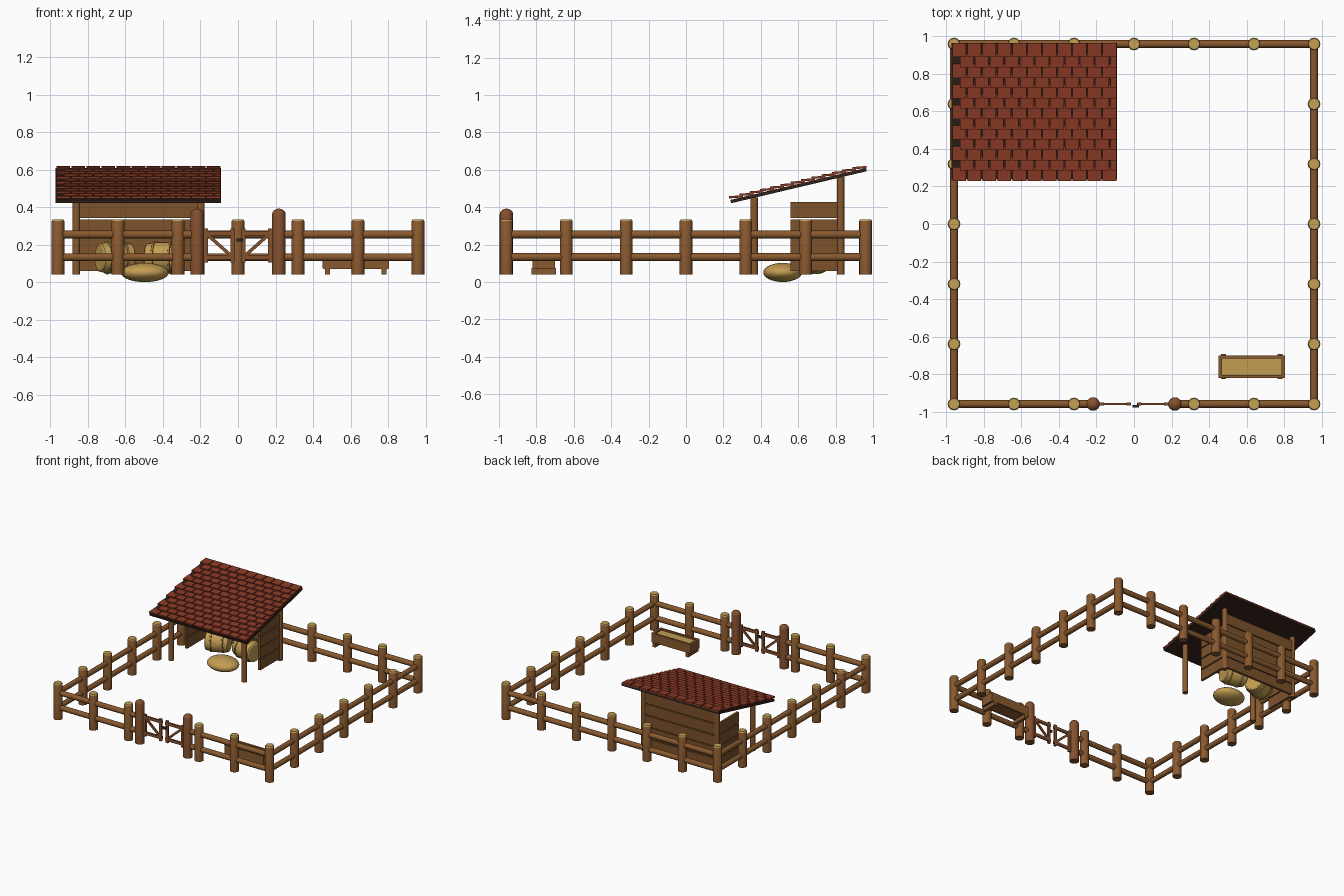
import bpy, bmesh, math
from mathutils import Matrix, Vector

if "Cube" in bpy.data.objects:
    bpy.data.objects.remove(bpy.data.objects["Cube"])


def mat(name, *rgb):
    m = bpy.data.materials.new(name)
    m.diffuse_color = (*rgb, 1)
    m.use_nodes = True
    m.node_tree.nodes["Principled BSDF"].inputs["Base Color"].default_value = m.diffuse_color
    return m


WOOD = mat("wood brown", 0.25, 0.10, 0.028)
GATE = mat("gate wood", 0.235, 0.082, 0.027)
PLANK = mat("plank brown", 0.20, 0.085, 0.024)
GRAIN = mat("end grain", 0.55, 0.35, 0.09)
STRAW = mat("straw", 0.55, 0.34, 0.085)
ROPE = mat("bale band", 0.42, 0.25, 0.065)
TILE = mat("roof tile", 0.25, 0.042, 0.018)
DARK = mat("roof board", 0.032, 0.015, 0.010)
METAL = mat("dark metal", 0.02, 0.02, 0.022)


def finish(name, bm, *mats, smooth=True):
    bmesh.ops.recalc_face_normals(bm, faces=bm.faces)
    me = bpy.data.meshes.new(name)
    bm.to_mesh(me)
    bm.free()
    for m in mats:
        me.materials.append(m)
    if smooth:
        me.shade_smooth()
        me.set_sharp_from_angle(angle=math.radians(35))
    ob = bpy.data.objects.new(name, me)
    bpy.context.collection.objects.link(ob)
    return ob


def box(bm, center, size, rot=Matrix()):
    m = Matrix.Translation(center) @ rot @ Matrix.Diagonal((*size, 1))
    bmesh.ops.create_cube(bm, size=1, matrix=m)


def rod(bm, a, b, r, sides=14):
    a, b = Vector(a), Vector(b)
    q = (b - a).to_track_quat('Z', 'Y').to_matrix().to_4x4()
    bmesh.ops.create_cone(bm, cap_ends=True, segments=sides, radius1=r, radius2=r,
                          depth=(b - a).length, matrix=Matrix.Translation((a + b) / 2) @ q)


def lathe(bm, profile, m=Matrix(), sides=16):
    """Spin (radius, height) points about z; returns the new faces."""
    rings = [[bm.verts.new(m @ Vector((r * math.cos(2 * math.pi * i / sides),
                                       r * math.sin(2 * math.pi * i / sides), z)))
              for i in range(sides)] for r, z in profile]
    faces = [bm.faces.new(rings[0][::-1])]
    for lo, hi in zip(rings, rings[1:]):
        for i in range(sides):
            j = (i + 1) % sides
            faces.append(bm.faces.new((lo[i], lo[j], hi[j], hi[i])))
    faces.append(bm.faces.new(rings[-1]))
    return faces


# Fence posts with pale cut tops
E = 0.96
spots = set()
for i in range(-3, 4):
    t = round(i * 0.32, 2)
    spots |= {(t, E), (-E, t), (E, t)}
    if i:
        spots.add((t, -E))
for x, y in sorted(spots):
    bm = bmesh.new()
    lathe(bm, [(0.034, 0.04), (0.034, 0.326), (0.029, 0.335)], Matrix.Translation((x, y, 0)))
    for f in bm.faces:
        if f.calc_center_median().z > 0.328:
            f.material_index = 1
    finish("fence_post", bm, WOOD, GRAIN)

# Fence rails
for z in (0.133, 0.254):
    for a, b in (((-E, E), (E, E)), ((-E, -E), (-E, E)), ((E, -E), (E, E)),
                 ((-E, -E), (-0.22, -E)), ((0.22, -E), (E, -E))):
        bm = bmesh.new()
        rod(bm, (*a, z), (*b, z), 0.021)
        finish("fence_rail", bm, WOOD)

# Gate posts and mirrored leaves
for s in (-1, 1):
    bm = bmesh.new()
    dome = [(0.036 * math.cos(t), 0.362 + 0.03 * math.sin(t)) for t in (0, 0.4, 0.8, 1.2, 1.45)]
    lathe(bm, [(0.036, 0.04)] + dome, Matrix.Translation((s * 0.218, -E, 0)))
    finish("gate_post", bm, GATE)
    bm = bmesh.new()
    for z in (0.132, 0.262):
        box(bm, (s * 0.1, -E, z), (0.17, 0.013, 0.024))
    for x in (0.03, 0.172):
        box(bm, (s * x, -E, 0.195), (0.022, 0.015, 0.18))
    d = Vector((s * 0.135, 0, 0.12))
    box(bm, (s * 0.1, -E, 0.197), (d.length, 0.011, 0.018),
        Matrix.Rotation(-math.atan2(d.z, d.x), 4, 'Y'))
    finish("gate_leaf", bm, GATE, smooth=False)
bm = bmesh.new()
box(bm, (0.01, -0.972, 0.225), (0.035, 0.014, 0.018))
finish("gate_latch", bm, METAL, smooth=False)

# Shed posts
CX, HX = -0.53, 0.332
for s in (-1, 1):
    for y, top in ((0.365, 0.452), (0.827, 0.56)):
        bm = bmesh.new()
        rod(bm, (CX + s * HX, y, 0.04), (CX + s * HX, y, top), 0.021)
        finish("shed_post", bm, WOOD)

# Shed plank walls: tall back, short half-depth sides
bm = bmesh.new()
for k in range(5):
    z = 0.06 + 0.094 * k + 0.043
    box(bm, (CX, 0.83, z), (0.67, 0.02, 0.087))
finish("back_wall", bm, PLANK, smooth=False)
for s in (-1, 1):
    bm = bmesh.new()
    for k in range(4):
        box(bm, (CX + s * HX, 0.685, 0.103 + 0.094 * k), (0.02, 0.255, 0.086))
    finish("side_wall", bm, PLANK, smooth=False)

# Sloped roof board
SLOPE = 0.236
tilt = math.atan(SLOPE)
mid = lambda y: 0.43 + SLOPE * (y - 0.24)
X0, X1 = -0.972, -0.09
bm = bmesh.new()
box(bm, ((X0 + X1) / 2, 0.602, mid(0.602)), (X1 - X0, 0.725 / math.cos(tilt), 0.018),
    Matrix.Rotation(tilt, 4, 'X'))
finish("roof_board", bm, DARK, smooth=False)

# Overlapping tile rows, odd rows shifted half a tile and cut at the edge
bm = bmesh.new()
W = (X1 - X0) / 11
rot = Matrix.Rotation(tilt - math.radians(9), 4, 'X')
for k in range(13):
    y = 0.23 + 0.055 * k + 0.0375
    for i in range(11):
        a = X0 + W * (i + 0.5 * (k % 2))
        b = min(a + W, X1)
        box(bm, ((a + b) / 2, y, mid(y) + 0.019), (b - a - 0.007, 0.075, 0.012), rot)
finish("roof_tiles", bm, TILE, smooth=False)

# Rolled hay bales with bands
for x, y, yaw in ((-0.655, 0.68, 22), (-0.40, 0.69, -12)):
    m = (Matrix.Translation((x, y, 0.13)) @ Matrix.Rotation(math.radians(yaw), 4, 'Z')
         @ Matrix.Rotation(math.pi / 2, 4, 'Y'))
    bm = bmesh.new()
    lathe(bm, [(0.066, -0.092), (0.076, -0.085), (0.085, -0.03), (0.085, 0.03),
               (0.076, 0.085), (0.066, 0.092)], m, 20)
    finish("hay_bale", bm, STRAW)
    bm = bmesh.new()
    for h in (-0.045, 0.045):
        lathe(bm, [(0.08, h - 0.008), (0.088, h - 0.005), (0.088, h + 0.005), (0.08, h + 0.008)],
              m, 20)
    finish("bale_bands", bm, ROPE)

# Loose hay heap
bm = bmesh.new()
bmesh.ops.create_uvsphere(bm, u_segments=24, v_segments=14, radius=1,
                          matrix=Matrix.Translation((-0.497, 0.517, 0.051))
                          @ Matrix.Diagonal((0.128, 0.104, 0.051, 1)))
finish("hay_heap", bm, STRAW)

# Feeding trough: floor, walls, feet and feed
TX, TY = 0.628, -0.76
bm = bmesh.new()
box(bm, (TX, TY, 0.078), (0.345, 0.11, 0.016))
for s in (-1, 1):
    box(bm, (TX, TY + s * 0.052, 0.11), (0.355, 0.016, 0.075))
    box(bm, (TX + s * 0.168, TY, 0.11), (0.02, 0.11, 0.075))
    box(bm, (TX + s * 0.15, TY, 0.057), (0.026, 0.132, 0.034))
finish("trough", bm, WOOD, smooth=False)
bm = bmesh.new()
box(bm, (TX, TY, 0.11), (0.32, 0.09, 0.05))
finish("trough_feed", bm, STRAW, smooth=False)
